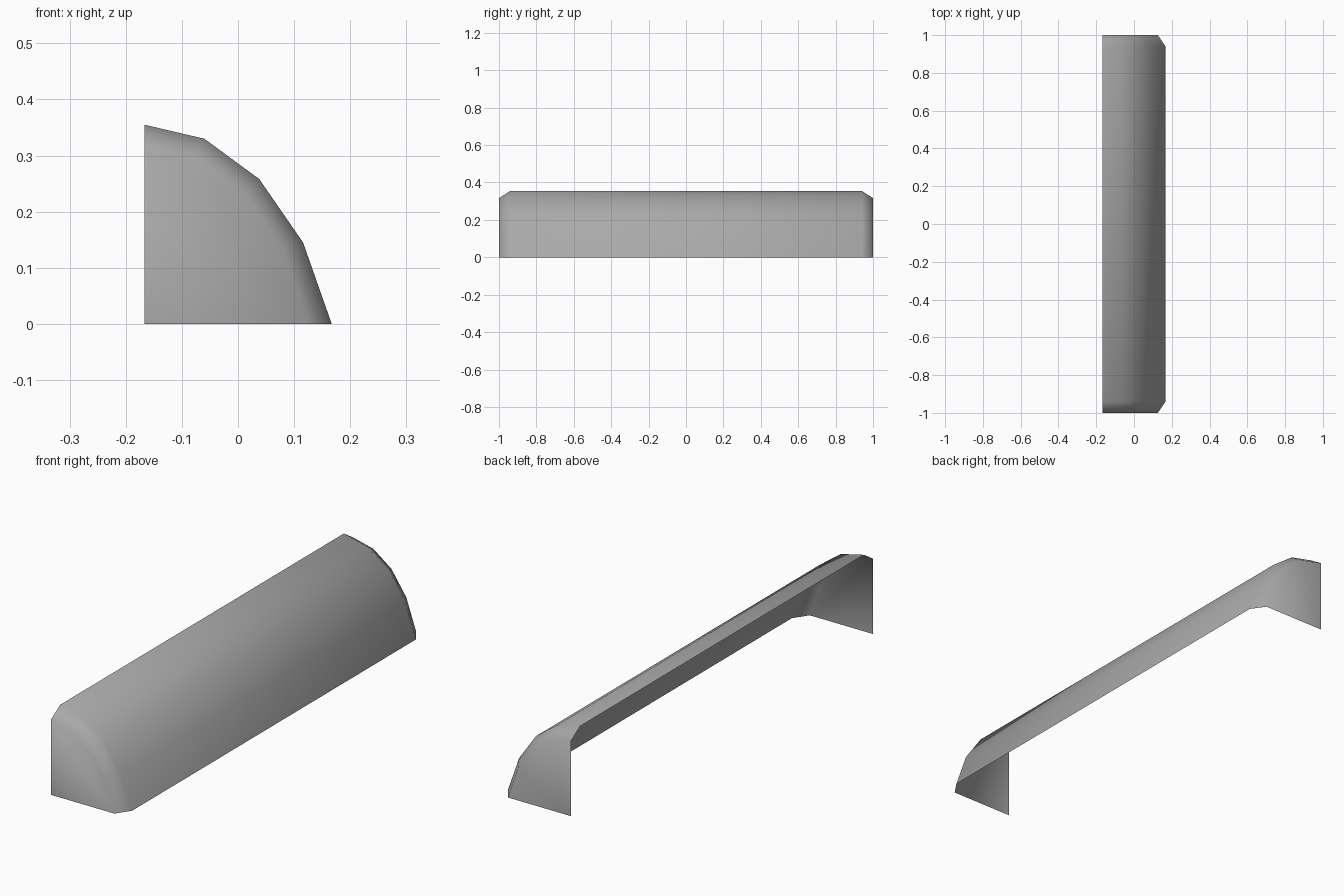
import bpy

cube = bpy.data.objects.get("Cube")
if cube:
    bpy.data.objects.remove(cube, do_unlink=True)

grey = bpy.data.materials.new("plain grey")
grey.use_nodes = True
colour = (0.4, 0.4, 0.4, 1)
grey.diffuse_color = colour
grey.node_tree.nodes["Principled BSDF"].inputs["Base Color"].default_value = colour

# Quarter-round section (x, z), full size and inset for the chamfered ends
outer = [(-0.167, 0.355), (-0.06, 0.33), (0.038, 0.258), (0.116, 0.145), (0.167, 0)]
inner = [(-0.167, 0.316), (-0.072, 0.293), (0.012, 0.231), (0.08, 0.132), (0.126, 0)]
rings = [(-1, inner), (-0.94, outer), (0.94, outer), (1, inner)]
n = len(outer)

# Curved cover with chamfers, open at the back and underneath
verts = [(x, y, z) for y, ring in rings for x, z in ring]
faces = [(r * n + i, r * n + i + 1, (r + 1) * n + i + 1, (r + 1) * n + i)
         for r in range(len(rings) - 1) for i in range(n - 1)]
faces = [f[::-1] for f in faces]

# Flat end caps reaching the inside corner
for y, start in ((-1, 0), (1, 3 * n)):
    verts.append((-0.167, y, 0))
    cap = [len(verts) - 1] + list(range(start, start + n))
    faces.append(cap if y < 0 else cap[::-1])

mesh = bpy.data.meshes.new("quarter_round_cover")
mesh.from_pydata(verts, [], faces)
mesh.materials.append(grey)
mesh.validate()
mesh.shade_smooth()
cover = bpy.data.objects.new("quarter_round_cover", mesh)
bpy.context.collection.objects.link(cover)
